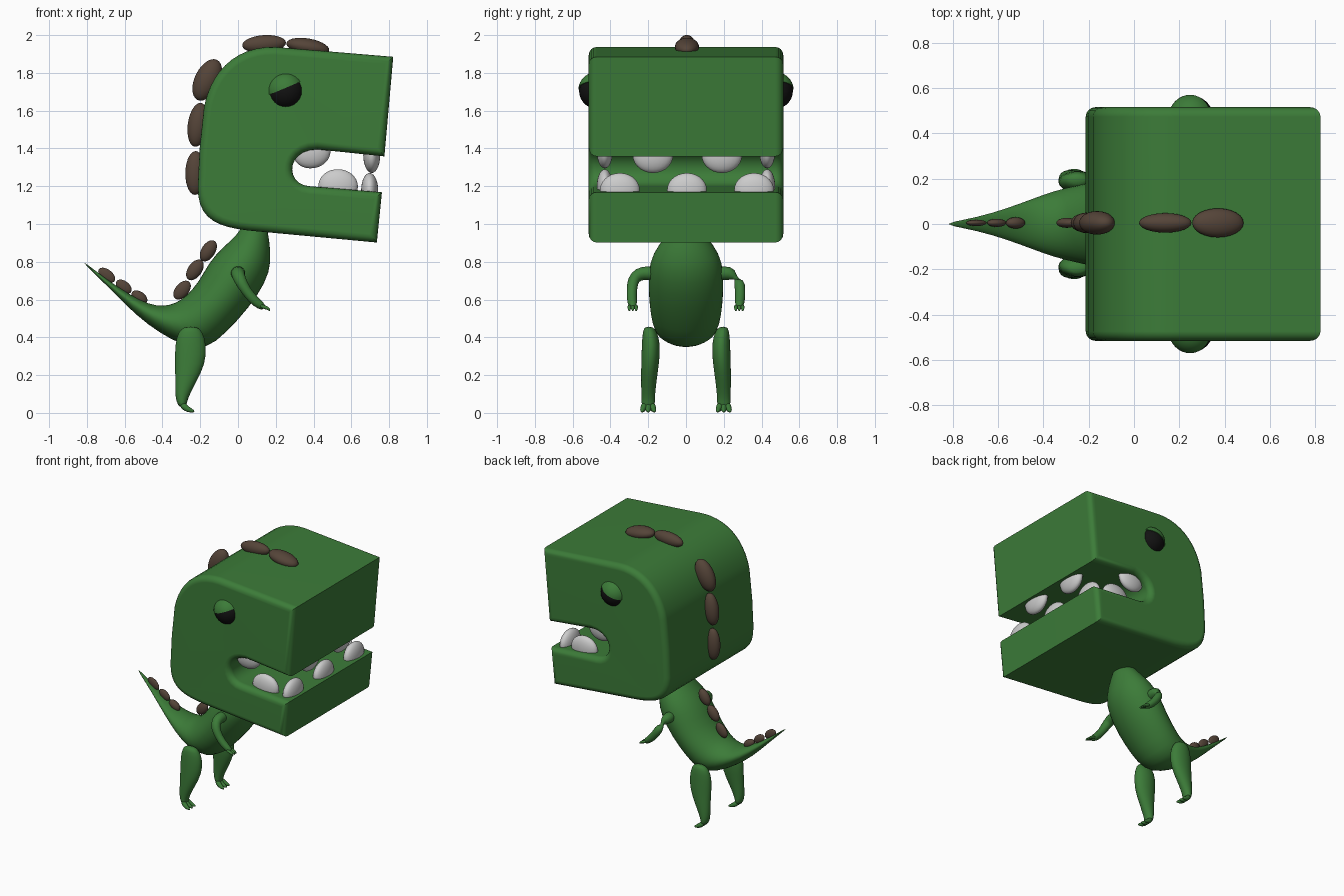
import bpy, bmesh, math
from mathutils import Vector, Matrix
from mathutils.geometry import interpolate_bezier

if "Cube" in bpy.data.objects:
    bpy.data.objects.remove(bpy.data.objects["Cube"])


def material(name, rgb):
    m = bpy.data.materials.new(name)
    m.diffuse_color = (*rgb, 1)
    m.use_nodes = True
    m.node_tree.nodes["Principled BSDF"].inputs["Base Color"].default_value = m.diffuse_color
    return m


GREEN = material("green skin", (0.045, 0.20, 0.04))
BROWN = material("brown plates", (0.09, 0.058, 0.04))
BLACK = material("black eye", (0.006, 0.006, 0.006))


def finish(name, bm, mat=None, angle=40, subsurf=0):
    bmesh.ops.recalc_face_normals(bm, faces=bm.faces)
    me = bpy.data.meshes.new(name)
    bm.to_mesh(me)
    bm.free()
    ob = bpy.data.objects.new(name, me)
    bpy.context.collection.objects.link(ob)
    if mat:
        me.materials.append(mat)
    bpy.ops.object.select_all(action='DESELECT')
    ob.select_set(True)
    bpy.context.view_layer.objects.active = ob
    bpy.ops.object.shade_smooth_by_angle(angle=math.radians(angle))
    if subsurf:
        ob.modifiers.new("smooth", 'SUBSURF').levels = subsurf
        ob.modifiers["smooth"].render_levels = subsurf
    return ob


def loft(name, rings, mat, n=16):
    """Skin elliptical rings given as (centre, half axis u, half axis v)."""
    bm = bmesh.new()
    loops = []
    for c, u, v in rings:
        angles = [2 * math.pi * i / n for i in range(n)]
        loops.append([bm.verts.new(c + u * math.cos(a) + v * math.sin(a)) for a in angles])
    for a, b in zip(loops, loops[1:]):
        for i in range(n):
            j = (i + 1) % n
            bm.faces.new((a[i], a[j], b[j], b[i]))
    bm.faces.new(loops[0][::-1])
    bm.faces.new(loops[-1])
    return finish(name, bm, mat, 180, 1)


def tube(name, pts, mat, n=10):
    """Round tube through (x, y, z, radius) points."""
    P = [Vector(p[:3]) for p in pts]
    rings = []
    for i, p in enumerate(P):
        t = (P[min(i + 1, len(P) - 1)] - P[max(i - 1, 0)]).normalized()
        u = t.cross(Vector((0.9, 0.1, -0.9)) if abs(t.y) > 0.8 else Vector((0, 1, 0))).normalized()
        rings.append((p, u * pts[i][3], t.cross(u) * pts[i][3]))
    return loft(name, rings, mat, n)


def ellipsoid(name, centre, half, tilt=0, mat=None):
    """Ellipsoid tilted in the x-z plane (degrees, up toward +x)."""
    bm = bmesh.new()
    bmesh.ops.create_uvsphere(bm, u_segments=24, v_segments=14, radius=1)
    m = (Matrix.Translation(centre) @ Matrix.Rotation(-math.radians(tilt), 4, 'Y')
         @ Matrix.Diagonal((*half, 1)))
    bmesh.ops.transform(bm, matrix=m, verts=bm.verts)
    return finish(name, bm, mat, 180)


# Head: side profile with open mouth, extruded across, rims rounded
def bez(a, b, c, d, n):
    return [(p.x, p.y) for p in interpolate_bezier(Vector(a), Vector(b), Vector(c), Vector(d), n)]


profile = [(0.822, 1.885)]
profile += bez((0.20, 1.937), (0.0, 1.945), (-0.14, 1.82), (-0.18, 1.62), 12)
profile += [(-0.203, 1.40)]
profile += bez((-0.213, 1.20), (-0.215, 1.03), (-0.12, 0.985), (0.06, 0.965), 10)
profile += [(0.735, 0.902), (0.762, 1.168)]
profile += bez((0.38, 1.20), (0.25, 1.205), (0.25, 1.395), (0.42, 1.395), 12)
profile += [(0.775, 1.358)]
bm = bmesh.new()
face = bm.faces.new([bm.verts.new((x, -0.515, z)) for x, z in profile])
ext = bmesh.ops.extrude_face_region(bm, geom=[face])
bmesh.ops.translate(bm, vec=(0, 1.03, 0),
                    verts=[v for v in ext["geom"] if isinstance(v, bmesh.types.BMVert)])
rims = [e for e in bm.edges if abs(e.verts[0].co.y - e.verts[1].co.y) < 1e-4]
bmesh.ops.bevel(bm, geom=rims, offset=0.042, segments=4, profile=0.5, affect='EDGES')
head = finish("head", bm, GREEN, 40)
head.modifiers.new("shading", 'WEIGHTED_NORMAL').keep_sharp = True

# Body and tail: rings from back point, belly point and half width
body = [((0.02, 1.00), (0.155, 1.00), 0.07), ((0.0, 0.945), (0.165, 0.92), 0.11),
        ((-0.08, 0.88), (0.18, 0.80), 0.182), ((-0.155, 0.80), (0.15, 0.69), 0.202),
        ((-0.21, 0.69), (0.06, 0.555), 0.20), ((-0.28, 0.615), (-0.06, 0.425), 0.19),
        ((-0.33, 0.583), (-0.17, 0.328), 0.172), ((-0.39, 0.565), (-0.30, 0.36), 0.15),
        ((-0.47, 0.573), (-0.41, 0.42), 0.115), ((-0.58, 0.63), (-0.535, 0.51), 0.07),
        ((-0.70, 0.71), (-0.68, 0.66), 0.03), ((-0.822, 0.805), (-0.82, 0.795), 0.006)]
rings = []
for b, f, w in body:
    B, F = Vector((b[0], 0, b[1])), Vector((f[0], 0, f[1]))
    rings.append(((B + F) / 2, (F - B) / 2, Vector((0, w, 0))))
loft("body_and_tail", rings, GREEN, 20)

# Leg rings: height, centre x, half x, centre y, half y
leg = [(0.457, -0.25, 0.03, 0.197, 0.02), (0.435, -0.252, 0.065, 0.192, 0.038),
       (0.36, -0.25, 0.086, 0.184, 0.051), (0.26, -0.253, 0.082, 0.19, 0.048),
       (0.17, -0.275, 0.058, 0.197, 0.042), (0.10, -0.294, 0.04, 0.20, 0.037),
       (0.055, -0.299, 0.027, 0.20, 0.036), (0.028, -0.29, 0.018, 0.20, 0.034)]

for side, s in (("right", -1), ("left", 1)):
    # Legs with three toes
    loft(side + "_leg", [(Vector((x, s * y, z)), Vector((rx, 0, 0)), Vector((0, ry, 0)))
                         for z, x, rx, y, ry in leg], GREEN)
    for k in (-1, 0, 1):
        y = s * 0.20
        tube(side + "_toe", [(-0.30, y + k * 0.018, 0.05, 0.02), (-0.275, y + k * 0.026, 0.022, 0.019),
                             (-0.25, y + k * 0.031, 0.013, 0.013), (-0.23, y + k * 0.033, 0.007, 0.005)],
             GREEN, 8)
    # Arms with three claws
    tube(side + "_arm", [(0.0, s * 0.14, 0.735, 0.04), (0.0, s * 0.20, 0.742, 0.04),
                         (0.0, s * 0.255, 0.735, 0.038), (0.012, s * 0.282, 0.70, 0.034),
                         (0.04, s * 0.287, 0.65, 0.028), (0.08, s * 0.287, 0.60, 0.028),
                         (0.12, s * 0.282, 0.568, 0.024), (0.14, s * 0.282, 0.556, 0.014)], GREEN)
    for k in (-1, 0, 1):
        y = s * 0.282 + k * 0.018
        tube(side + "_claw", [(0.115, y, 0.568, 0.012), (0.15, y, 0.557, 0.011),
                              (0.166, y, 0.549, 0.008), (0.168, y, 0.538, 0.003)], GREEN, 8)

    # Eyes with a slanted upper lid
    centre = Vector((0.253, s * 0.47, 1.705))
    ellipsoid(side + "_eye", centre, (0.096, 0.096, 0.096), 0, BLACK)
    bm = bmesh.new()
    bmesh.ops.create_uvsphere(bm, u_segments=32, v_segments=20, radius=0.101)
    bmesh.ops.translate(bm, vec=centre, verts=bm.verts)
    cut = bmesh.ops.bisect_plane(bm, geom=bm.verts[:] + bm.edges[:] + bm.faces[:],
                                 plane_co=centre + Vector((0, 0, 0.016)),
                                 plane_no=(-0.39, 0, 0.92), clear_inner=True)
    bmesh.ops.edgeloop_fill(bm, edges=[e for e in cut["geom_cut"] if isinstance(e, bmesh.types.BMEdge)])
    finish(side + "_eyelid", bm, GREEN)

    # Side teeth
    ellipsoid(side + "_upper_side_tooth", (0.39, s * 0.43, 1.38), (0.10, 0.042, 0.085), 10)
    ellipsoid(side + "_lower_side_tooth", (0.53, s * 0.43, 1.20), (0.105, 0.042, 0.09), -3)

# Front teeth
for y in (-0.175, 0.19):
    ellipsoid("upper_front_tooth", (0.708, y, 1.365), (0.045, 0.107, 0.095))
for y in (-0.35, 0.005, 0.36):
    ellipsoid("lower_front_tooth", (0.697, y, 1.18), (0.045, 0.105, 0.09))

# Back plates: x, z, half length, half width, half thickness, tilt
plates = [(0.37, 1.938, 0.115, 0.064, 0.044, -10), (0.138, 1.953, 0.116, 0.043, 0.047, 4),
          (-0.163, 1.763, 0.118, 0.052, 0.066, 64), (-0.212, 1.525, 0.117, 0.045, 0.054, 82),
          (-0.226, 1.27, 0.116, 0.04, 0.053, 89), (-0.157, 0.858, 0.062, 0.03, 0.037, 58),
          (-0.228, 0.757, 0.062, 0.028, 0.037, 55), (-0.296, 0.65, 0.058, 0.022, 0.036, 50),
          (-0.522, 0.612, 0.047, 0.025, 0.03, -35), (-0.605, 0.668, 0.048, 0.018, 0.03, -38),
          (-0.695, 0.729, 0.052, 0.014, 0.03, -38)]
for x, z, l, w, t, a in plates:
    ellipsoid("back_plate", (x, 0.005, z), (l, w, t), a, BROWN)
